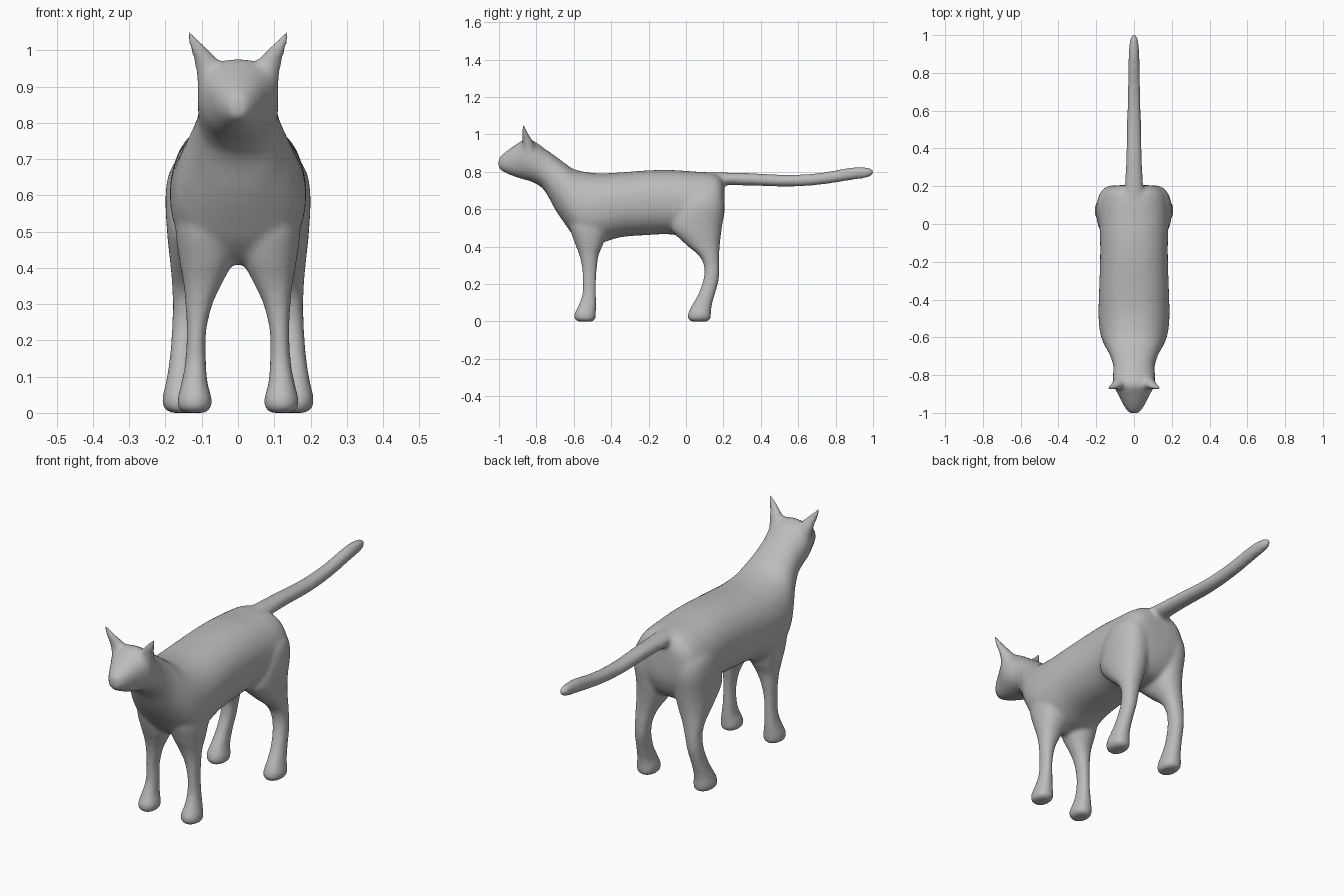
import bpy, bmesh, math
from mathutils import Vector

SIDES = 32


def spline(rows, steps=6):
    """Smoothly interpolate rows of numbers (Catmull-Rom)."""
    rows = [rows[0]] + list(rows) + [rows[-1]]
    out = []
    for i in range(1, len(rows) - 2):
        for s in range(steps):
            t = s / steps
            out.append([0.5 * (2 * b + (c - a) * t + (2 * a - 5 * b + 4 * c - d) * t * t
                               + (3 * b - a - 3 * c + d) * t ** 3)
                        for a, b, c, d in zip(*rows[i - 1:i + 3])])
    return out + [list(rows[-1])]


def skin(bm, rings):
    """Bridge closed rings of points into a capped tube."""
    loops = [[bm.verts.new(p) for p in ring] for ring in rings]
    faces = []
    for a, b in zip(loops, loops[1:]):
        for i in range(SIDES):
            j = (i + 1) % SIDES
            faces.append(bm.faces.new((a[i], a[j], b[j], b[i])))
    faces += [bm.faces.new(loops[0]), bm.faces.new(loops[-1])]
    bmesh.ops.recalc_face_normals(bm, faces=faces)


def oval(n=2.0):
    """Unit superellipse points."""
    for i in range(SIDES):
        a = 2 * math.pi * (i + 0.5) / SIDES
        c, s = math.cos(a), math.sin(a)
        yield (math.copysign(abs(c) ** (2 / n), c), math.copysign(abs(s) ** (2 / n), s))


def along_y(bm, rows, n=2.0):
    """Rows: y, bottom z, top z, half width, height of widest point (0-1)."""
    rings = []
    for y, lo, hi, w, k in spline(rows):
        mid = lo + (hi - lo) * k
        rings.append([(w * u, y, mid + v * ((hi - mid) if v > 0 else (mid - lo)))
                      for u, v in oval(n)])
    skin(bm, rings)


def along_z(bm, rows, side):
    """Rows: z, inner x, outer x, front y, back y."""
    rings = []
    for z, x0, x1, y0, y1 in spline(rows):
        rings.append([(side * ((x0 + x1) / 2 + u * (x1 - x0) / 2),
                       (y0 + y1) / 2 + v * (y1 - y0) / 2, z) for u, v in oval(2.2)])
    skin(bm, rings)


bm = bmesh.new()

# torso, neck and chest
along_y(bm, [
    (-0.80, 0.745, 0.945, 0.095, 0.5), (-0.75, 0.69, 0.92, 0.110, 0.5),
    (-0.70, 0.60, 0.885, 0.125, 0.5), (-0.65, 0.525, 0.848, 0.152, 0.45),
    (-0.60, 0.46, 0.815, 0.174, 0.45), (-0.53, 0.41, 0.798, 0.186, 0.48),
    (-0.45, 0.42, 0.792, 0.188, 0.5), (-0.35, 0.45, 0.797, 0.185, 0.5),
    (-0.20, 0.462, 0.808, 0.180, 0.5), (-0.08, 0.465, 0.810, 0.180, 0.5),
    (0.04, 0.44, 0.802, 0.185, 0.5), (0.12, 0.44, 0.797, 0.180, 0.5),
    (0.17, 0.48, 0.785, 0.160, 0.5), (0.20, 0.55, 0.745, 0.115, 0.5),
    (0.207, 0.61, 0.68, 0.05, 0.5)], 2.25)

# head, tapering to a narrow muzzle
along_y(bm, [
    (-1.003, 0.83, 0.86, 0.012, 0.5), (-0.995, 0.812, 0.88, 0.030, 0.5),
    (-0.96, 0.792, 0.91, 0.055, 0.55), (-0.91, 0.772, 0.945, 0.080, 0.6),
    (-0.86, 0.757, 0.975, 0.106, 0.6), (-0.82, 0.745, 0.968, 0.112, 0.55),
    (-0.77, 0.715, 0.935, 0.110, 0.5), (-0.72, 0.66, 0.895, 0.110, 0.5)], 2.2)

# tail
along_y(bm, [
    (0.05, 0.72, 0.798, 0.06, 0.5), (0.18, 0.728, 0.797, 0.050, 0.5),
    (0.35, 0.726, 0.793, 0.042, 0.5), (0.55, 0.72, 0.784, 0.037, 0.5),
    (0.72, 0.731, 0.795, 0.033, 0.5), (0.88, 0.755, 0.823, 0.029, 0.5),
    (0.96, 0.767, 0.825, 0.024, 0.5), (0.995, 0.78, 0.815, 0.014, 0.5),
    (1.003, 0.792, 0.805, 0.004, 0.5)])

for side in (-1, 1):
    # front leg
    along_z(bm, [
        (0.0, 0.09, 0.15, -0.58, -0.50), (0.012, 0.075, 0.165, -0.595, -0.484),
        (0.04, 0.072, 0.167, -0.597, -0.482), (0.08, 0.083, 0.157, -0.578, -0.480),
        (0.14, 0.088, 0.146, -0.556, -0.480), (0.22, 0.088, 0.142, -0.552, -0.480),
        (0.30, 0.070, 0.145, -0.558, -0.475), (0.36, 0.042, 0.151, -0.572, -0.465),
        (0.42, 0.015, 0.162, -0.595, -0.44), (0.50, 0.01, 0.172, -0.62, -0.42),
        (0.60, 0.02, 0.170, -0.63, -0.42)], side)
    # hind leg with thigh
    along_z(bm, [
        (0.0, 0.125, 0.185, 0.025, 0.115), (0.012, 0.112, 0.204, 0.011, 0.131),
        (0.04, 0.110, 0.209, 0.010, 0.134), (0.08, 0.118, 0.200, 0.028, 0.137),
        (0.14, 0.120, 0.190, 0.062, 0.153), (0.22, 0.112, 0.183, 0.092, 0.175),
        (0.29, 0.100, 0.180, 0.097, 0.179), (0.35, 0.080, 0.182, 0.070, 0.178),
        (0.42, 0.045, 0.188, -0.01, 0.182), (0.50, 0.02, 0.196, -0.08, 0.192),
        (0.60, 0.02, 0.200, -0.06, 0.205), (0.67, 0.03, 0.187, -0.02, 0.195),
        (0.72, 0.05, 0.15, 0.0, 0.17)], side)
    # pointed ear
    rings = []
    for z, x, y, w, d in spline([
            (0.88, 0.066, -0.835, 0.044, 0.045), (0.94, 0.077, -0.842, 0.037, 0.034),
            (0.975, 0.092, -0.85, 0.029, 0.024), (1.01, 0.113, -0.862, 0.019, 0.015),
            (1.052, 0.139, -0.869, 0.006, 0.006)]):
        rings.append([(side * (x + u * w), y + v * d, z - 0.3 * u * w) for u, v in oval()])
    skin(bm, rings)

mesh = bpy.data.meshes.new("cat_body")
bm.to_mesh(mesh)
bm.free()
cat = bpy.data.objects.new("cat_body", mesh)
bpy.context.collection.objects.link(cat)

# fuse the parts into one soft skin
fuse = cat.modifiers.new("fuse", 'REMESH')
fuse.mode = 'VOXEL'
fuse.voxel_size = 0.009
fuse.use_smooth_shade = True
soften = cat.modifiers.new("soften", 'SMOOTH')
soften.factor = 0.5
soften.iterations = 12

grey = bpy.data.materials.new("grey")
grey.diffuse_color = (0.5, 0.5, 0.5, 1)
mesh.materials.append(grey)
